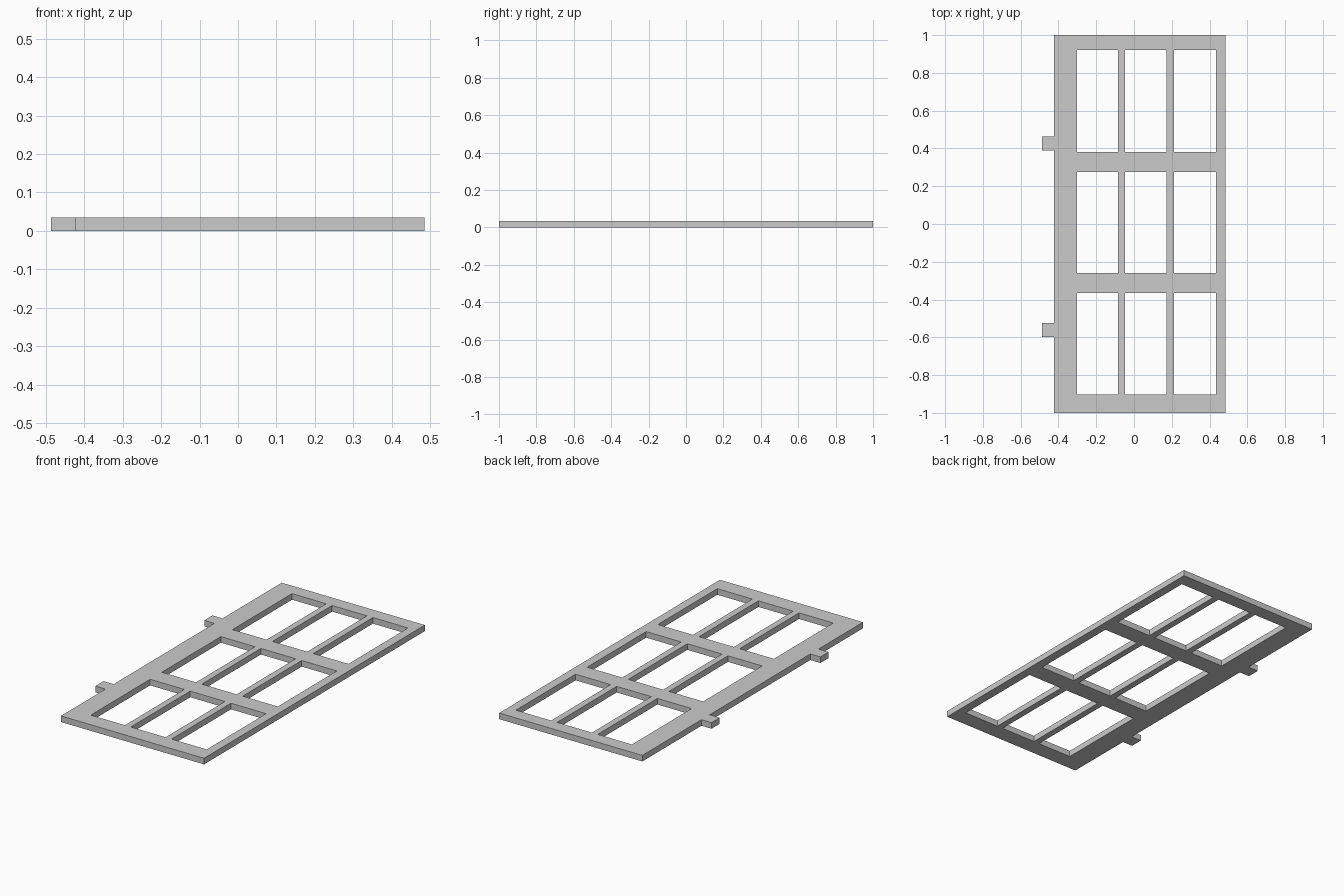
import bpy
import bmesh

THICKNESS = 0.035

default_cube = bpy.data.objects.get("Cube")
if default_cube:
    bpy.data.objects.remove(default_cube, do_unlink=True)

# One plain grey
grey = bpy.data.materials.new("plain_grey")
grey.use_nodes = True
colour = (0.6, 0.6, 0.6, 1.0)
grey.diffuse_color = colour
grey.node_tree.nodes["Principled BSDF"].inputs["Base Color"].default_value = colour


def make_slab(name, xs, ys, is_hole=lambda i, j: False):
    """Flat slab on a grid of x and y lines, leaving the hole cells open."""
    bm = bmesh.new()
    verts = [[bm.verts.new((x, y, 0)) for y in ys] for x in xs]
    for i in range(len(xs) - 1):
        for j in range(len(ys) - 1):
            if not is_hole(i, j):
                bm.faces.new((verts[i][j], verts[i + 1][j],
                              verts[i + 1][j + 1], verts[i][j + 1]))
    raised = bmesh.ops.extrude_face_region(bm, geom=bm.faces[:])["geom"]
    top = [v for v in raised if isinstance(v, bmesh.types.BMVert)]
    bmesh.ops.translate(bm, verts=top, vec=(0, 0, THICKNESS))
    bmesh.ops.recalc_face_normals(bm, faces=bm.faces[:])
    mesh = bpy.data.meshes.new(name)
    bm.to_mesh(mesh)
    bm.free()
    mesh.materials.append(grey)
    obj = bpy.data.objects.new(name, mesh)
    bpy.context.collection.objects.link(obj)
    return obj


# Frame with rails and glazing bars: odd cells in both directions are openings
frame_x = [-0.423, -0.302, -0.085, -0.048, 0.173, 0.211, 0.434, 0.485]
frame_y = [-1.0, -0.903, -0.365, -0.259, 0.276, 0.381, 0.921, 1.0]
make_slab("window_frame", frame_x, frame_y,
          lambda i, j: i % 2 == 1 and j % 2 == 1)

# Hinge tabs on the wide stile
for name, y in (("front_hinge_tab", -0.56), ("back_hinge_tab", 0.427)):
    make_slab(name, [-0.487, frame_x[0]], [y - 0.037, y + 0.037])
